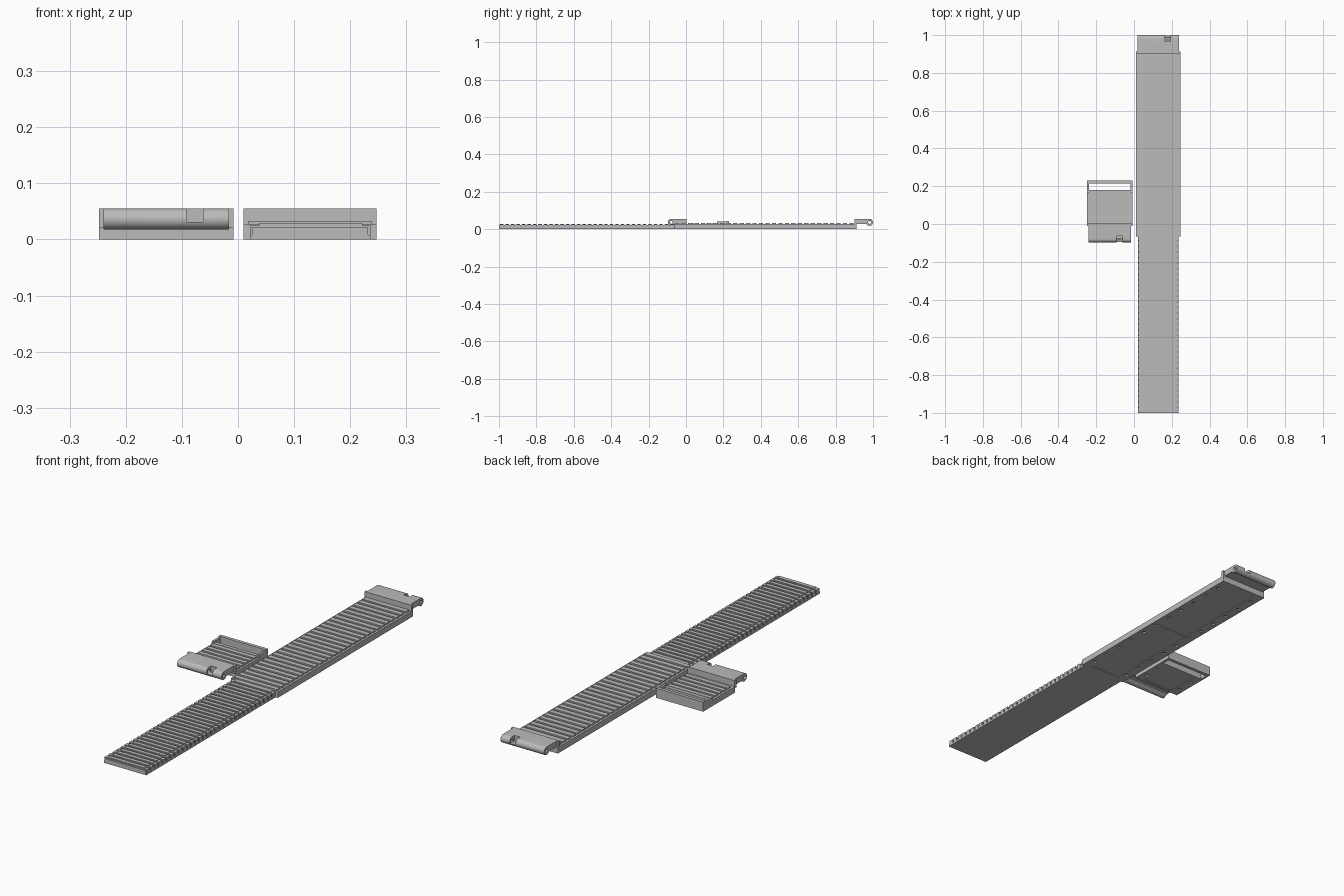
import bpy
from math import pi

cube = bpy.data.objects.get("Cube")
if cube:
    bpy.data.objects.remove(cube, do_unlink=True)

steel = bpy.data.materials.new("brushed_steel")
steel.use_nodes = True
STEEL = (0.5, 0.5, 0.5, 1)
steel.diffuse_color = STEEL
steel.node_tree.nodes["Principled BSDF"].inputs["Base Color"].default_value = STEEL


def mesh_object(name, verts, faces):
    mesh = bpy.data.meshes.new(name)
    mesh.from_pydata(verts, [], faces)
    mesh.materials.append(steel)
    obj = bpy.data.objects.new(name, mesh)
    bpy.context.collection.objects.link(obj)
    return obj


def boxes(name, spans):
    """One object from boxes given as (x0, x1, y0, y1, z0, z1)."""
    verts, faces = [], []
    quads = [(0, 1, 3, 2), (4, 6, 7, 5), (0, 4, 5, 1), (2, 3, 7, 6), (0, 2, 6, 4), (1, 5, 7, 3)]
    for s in spans:
        n = len(verts)
        verts += [(x, y, z) for x in s[:2] for y in s[2:4] for z in s[4:]]
        faces += [[n + i for i in q] for q in quads]
    return mesh_object(name, verts, faces)


def rod(name, x0, x1, y, z, radius, axis="X"):
    """Cylinder along x, or a vertical one spanning x0..x1 in z at (y, z) in plan."""
    if axis == "X":
        place, turn = ((x0 + x1) / 2, y, z), (0, pi / 2, 0)
    else:
        place, turn = (y, z, (x0 + x1) / 2), (0, 0, 0)
    bpy.ops.mesh.primitive_cylinder_add(vertices=24, radius=radius, depth=x1 - x0,
                                        location=place, rotation=turn)
    obj = bpy.context.object
    obj.name = name
    obj.data.materials.append(steel)
    bpy.ops.object.shade_smooth_by_angle()
    return obj


def cut(target, cutter):
    cutter.hide_render = True
    cutter.hide_viewport = True
    cutter.display_type = "WIRE"
    mod = target.modifiers.new("cut", "BOOLEAN")
    mod.operation = "DIFFERENCE"
    mod.solver = "EXACT"
    mod.object = cutter


def ridges(name, x0, x1, y0, y1, z0, z1, count, fill):
    pitch = (y1 - y0) / count
    gap = pitch * (1 - fill) / 2
    return boxes(name, [(x0, x1, y0 + i * pitch + gap, y0 + (i + 1) * pitch - gap, z0, z1)
                        for i in range(count)])


def hinge(name, x0, x1, y_block, sign, notch_x):
    """Raised end block with a round barrel, a pin hole and a lever notch."""
    lo, hi = sorted((y_block, y_block + sign * 0.012))
    boxes(name + "_shoulder", [(x0, x1, lo, hi, 0.02, 0.055)])
    a, b = x0 + 0.008, x1 - 0.008
    y_pin, z_pin, r = y_block + sign * 0.081, 0.0365, 0.0185
    # side profile: flat top running into a half-round nose
    from_y = y_block + sign * 0.006
    profile = [(from_y, 0.028), (from_y, z_pin + r)]
    from math import cos, sin
    profile += [(y_pin + sign * r * sin(t * pi / 16), z_pin + r * cos(t * pi / 16))
                for t in range(21)]
    profile.append((y_pin - sign * 0.02, 0.028))
    n = len(profile)
    verts = [(x, y, z) for x in (a, b) for y, z in profile]
    faces = [list(range(n)), list(range(2 * n - 1, n - 1, -1))]
    faces += [(i, n + i, n + (i + 1) % n, (i + 1) % n) for i in range(n)]
    if sign < 0:
        faces = [list(reversed(f)) for f in faces]
    body = mesh_object(name + "_barrel", verts, [list(reversed(f)) for f in faces])
    bpy.context.view_layer.objects.active = body
    bpy.ops.object.select_all(action="DESELECT")
    body.select_set(True)
    bpy.ops.object.mode_set(mode="EDIT")
    bpy.ops.mesh.select_all(action="SELECT")
    bpy.ops.mesh.normals_make_consistent(inside=False)
    bpy.ops.object.mode_set(mode="OBJECT")
    bpy.ops.object.shade_smooth_by_angle()
    cut(body, rod(name + "_pin_cutter", a - 0.01, b + 0.01, y_pin, z_pin, 0.008))
    near, far = sorted((y_pin - sign * 0.016, y_pin + sign * 0.03))
    cut(body, boxes(name + "_notch_cutter", [(notch_x, notch_x + 0.03, near, far, 0.031, 0.07)]))


def underside(name, x0, x1, y0, y1, panels, count, body):
    """Recessed centre panels and two rows of screw holes."""
    edge = 0.045
    step = (y1 - y0) / panels
    cut(body, boxes(name + "_panel_cutter",
                    [(x0 + edge, x1 - edge, y0 + i * step + 0.004, y0 + (i + 1) * step - 0.004,
                      -0.01, 0.003) for i in range(panels)]))
    pitch = (y1 - y0) / count
    for i in range(count):
        for x in (x0 + 0.025, x1 - 0.025):
            cut(body, rod(name + "_hole_cutter", -0.01, 0.006, x, y0 + (i + 0.5) * pitch, 0.008, "Z"))


# Long strap: narrow tail with notched sides and fine ridges
boxes("tail_core", [(0.025, 0.232, -1, -0.06, 0, 0.021)])
boxes("tail_base", [(0.021, 0.236, -1, -0.06, 0, 0.008)])
ridges("tail_links", 0.021, 0.236, -1, -0.06, 0.006, 0.025, 32, 0.72)
ridges("tail_ridges", 0.037, 0.222, -1, -0.06, 0.02, 0.028, 32, 0.6)

# Long strap: wide sleeve
sleeve = boxes("sleeve", [(0.01, 0.247, -0.065, 0.912, 0, 0.027)])
ridges("sleeve_ridges", 0.019, 0.238, -0.065, 0.902, 0.025, 0.033, 28, 0.66)
underside("sleeve", 0.01, 0.247, -0.05, 0.89, 2, 11, sleeve)
hinge("long_hinge", 0.01, 0.247, 0.9, 1, 0.163)

# Short strap: ridged plate with an open loop at the back
short_plate = boxes("short_plate", [(-0.248, -0.008, 0, 0.172, 0, 0.027)])
ridges("short_ridges", -0.239, -0.017, 0.014, 0.166, 0.025, 0.033, 5, 0.66)
underside("short_plate", -0.248, -0.008, 0.01, 0.165, 1, 2, short_plate)
hinge("short_hinge", -0.248, -0.008, 0.002, -1, -0.092)

# Loop: side cheeks, front bar and rear bar around the slot
boxes("loop_cheeks", [(-0.248, -0.238, 0.165, 0.23, 0, 0.04), (-0.018, -0.008, 0.165, 0.23, 0, 0.04)])
boxes("loop_bars", [(-0.248, -0.008, 0.164, 0.18, 0, 0.033), (-0.248, -0.008, 0.215, 0.23, 0, 0.044)])
